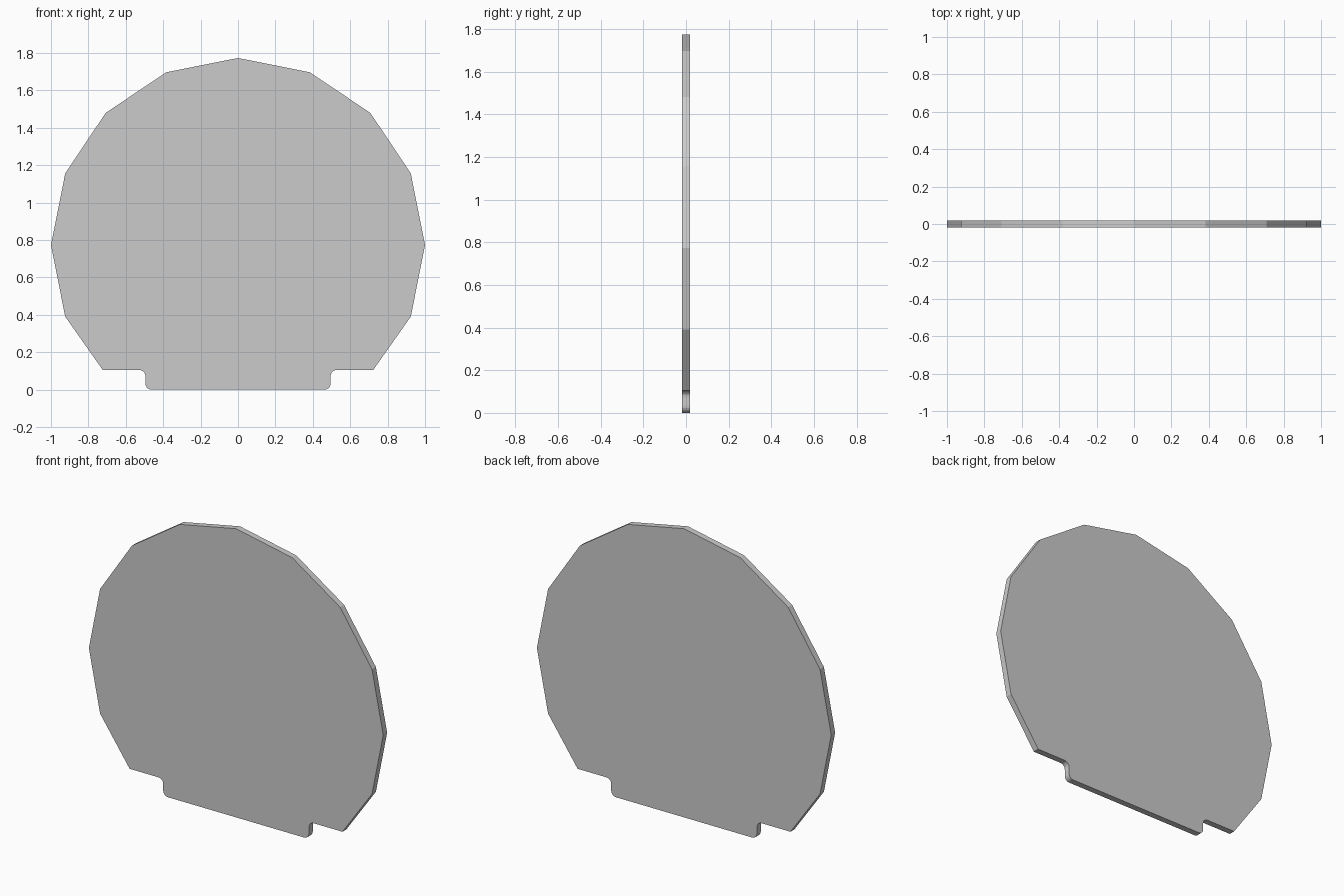
import bpy, bmesh, math

if "Cube" in bpy.data.objects:
    bpy.data.objects.remove(bpy.data.objects["Cube"])

R, CZ, HALF = 1.0, 0.773, 0.019
SHOULDER_Z, SHOULDER_X = 0.105, 0.723
TAB_X, FILLET, SEG = 0.495, 0.032, 5


def arc(cx, cz, r, a0, a1, n):
    angles = [math.radians(a0 + (a1 - a0) * i / n) for i in range(n + 1)]
    return [(cx + r * math.cos(a), cz + r * math.sin(a)) for a in angles]


# Right half of the outline, from the bottom of the tab up to the top
right = arc(TAB_X - FILLET, FILLET, FILLET, -90, 0, SEG)
right += arc(TAB_X + FILLET, SHOULDER_Z - FILLET, FILLET, 180, 90, SEG)
right.append((SHOULDER_X, SHOULDER_Z))
right += arc(0, CZ, R, -22.5, 90, 5)

# Mirror to the left half, skipping the shared top point
outline = right + [(-x, z) for x, z in reversed(right[:-1])]

# Extrude the outline into a thin flat plate
bm = bmesh.new()
face = bm.faces.new([bm.verts.new((x, -HALF, z)) for x, z in outline])
ext = bmesh.ops.extrude_face_region(bm, geom=[face], use_keep_orig=True)
moved = [g for g in ext["geom"] if isinstance(g, bmesh.types.BMVert)]
bmesh.ops.translate(bm, verts=moved, vec=(0, 2 * HALF, 0))
bmesh.ops.recalc_face_normals(bm, faces=bm.faces)

mesh = bpy.data.meshes.new("round_plate")
bm.to_mesh(mesh)
bm.free()
plate = bpy.data.objects.new("round_plate_with_tab", mesh)
bpy.context.collection.objects.link(plate)
